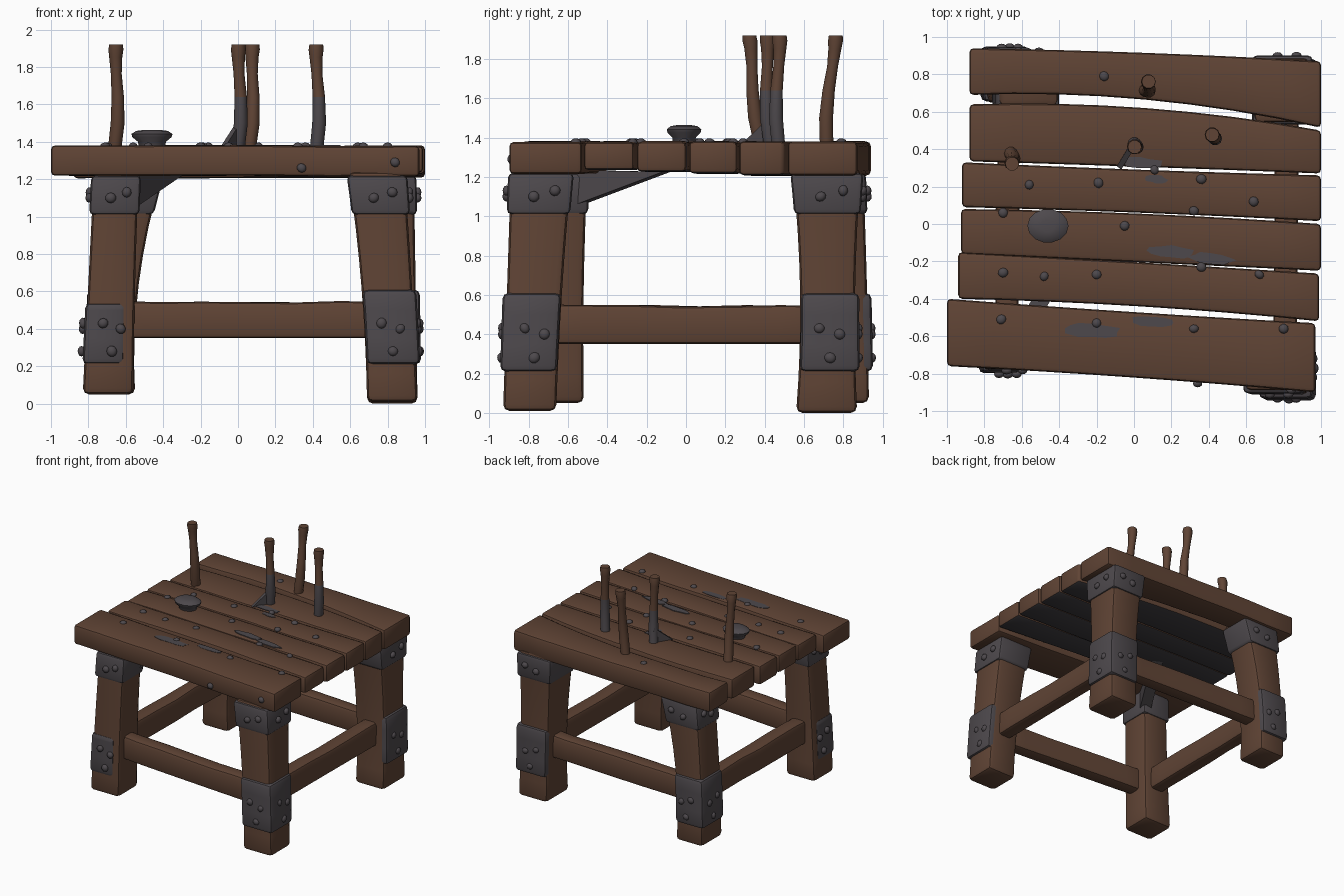
import bpy
import bmesh
import math
import random
from mathutils import Vector, Matrix

random.seed(4)
if "Cube" in bpy.data.objects:
    bpy.data.objects.remove(bpy.data.objects["Cube"])


def material(name, color):
    m = bpy.data.materials.new(name)
    m.use_nodes = True
    m.diffuse_color = (*color, 1)
    node = next(n for n in m.node_tree.nodes if n.type == 'BSDF_PRINCIPLED')
    node.inputs["Base Color"].default_value = (*color, 1)
    node.inputs["Roughness"].default_value = 0.8
    return m


WOOD = material("brown wood", (0.115, 0.057, 0.035))
IRON = material("dark grey iron", (0.075, 0.066, 0.073))
SOOT = material("sooty underside grey", (0.05, 0.046, 0.052))


def finish(name, bm, mats, rule=None, bevel=0.0):
    """Bevel hard edges, colour faces by rule, and link the object."""
    bmesh.ops.recalc_face_normals(bm, faces=bm.faces)
    if bevel:
        hard = [e for e in bm.edges if e.calc_face_angle(0) > 0.7]
        bmesh.ops.bevel(bm, geom=hard, offset=bevel, segments=2, profile=0.5,
                        affect='EDGES', clamp_overlap=True)
    bm.normal_update()
    if rule:
        for f in bm.faces:
            f.material_index = rule(f)
    me = bpy.data.meshes.new(name)
    bm.to_mesh(me)
    bm.free()
    for m in mats:
        me.materials.append(m)
    ob = bpy.data.objects.new(name, me)
    bpy.context.collection.objects.link(ob)
    bpy.ops.object.select_all(action='DESELECT')
    ob.select_set(True)
    bpy.context.view_layer.objects.active = ob
    bpy.ops.object.shade_smooth_by_angle(angle=math.radians(42))
    return ob


def loft(rings):
    """Closed skin through equal-sized rings of points."""
    bm = bmesh.new()
    loops = [[bm.verts.new(p) for p in ring] for ring in rings]
    n = len(loops[0])
    for a, b in zip(loops, loops[1:]):
        for i in range(n):
            j = (i + 1) % n
            bm.faces.new((a[i], a[j], b[j], b[i]))
    bm.faces.new(loops[0])
    bm.faces.new(loops[-1])
    return bm


def beam(axis, stations):
    """Rectangular beam; each station is (position, u0, u1, v0, v1)."""
    rings = []
    for t, a, b, c, d in stations:
        ring = [(a, c), (b, c), (b, d), (a, d)]
        rings.append([{'x': (t, u, v), 'y': (u, t, v), 'z': (u, v, t)}[axis] for u, v in ring])
    return loft(rings)


def tube(points, sides=10, squash=1.0):
    """Round rod through (x, y, z, radius) points, rings kept level."""
    rings = []
    for x, y, z, r in points:
        angles = [math.tau * i / sides for i in range(sides)]
        rings.append([(x + r * math.cos(a), y + squash * r * math.sin(a), z) for a in angles])
    return loft(rings)


def wedge(name, triangle, thickness):
    t = Vector(thickness) / 2
    bm = loft([[Vector(p) - t for p in triangle], [Vector(p) + t for p in triangle]])
    finish(name, bm, [IRON])


def blend(low, mid, high, t):
    """Quadratic through three tuples at t = 0, 0.5 and 1."""
    return [a * (1 - t) * (1 - 2 * t) + b * 4 * t * (1 - t) + c * t * (2 * t - 1)
            for a, b, c in zip(low, mid, high)]


def add_rivet(bm, place, normal, size=0.028):
    turn = Vector(normal).to_track_quat('Z', 'Y').to_matrix().to_4x4()
    shape = Matrix.Diagonal((size, size * random.uniform(0.85, 1.1), size * 0.75, 1))
    spin = Matrix.Rotation(random.uniform(0, 3), 4, 'Z')
    bmesh.ops.create_icosphere(bm, subdivisions=2, radius=1,
                               matrix=Matrix.Translation(place) @ turn @ spin @ shape)


# Table top planks: end positions, then edge pairs at left, middle and right
planks = [
    (-1.0, 0.97, (-.76, -.40), (-.82, -.47), (-.90, -.53), 1.22),
    (-.94, 0.99, (-.40, -.15), (-.44, -.205), (-.52, -.265), 1.24),
    (-.925, 1.0, (-.16, .08), (-.205, .055), (-.25, 0), 1.23),
    (-.92, 1.0, (.09, .33), (.06, .29), (.015, .26), 1.22),
    (-.88, 1.0, (.335, .64), (.305, .62), (.27, .50), 1.21),
    (-.88, 1.0, (.69, .94), (.665, .915), (.515, .87), 1.21),
]
for i, (x0, x1, left, mid, right, low) in enumerate(planks):
    stations = []
    for k in range(9):
        t = k / 8
        y0, y1 = blend(left, mid, right, t)
        sag = random.uniform(0, 0.006)
        stations.append((x0 + (x1 - x0) * t, y0, y1, low - sag, 1.382 - sag))
    inner = 0 < i < 5
    finish(f"top_plank_{i + 1}", beam('x', stations), [WOOD, SOOT],
           lambda f: int(inner and f.normal.z < -0.8), 0.022)

# Legs: (x0, x1, y0, y1) at foot, middle and top
legs = {
    "front_right": (.05, (-.83, -.56, -.79, -.52), (-.80, -.55, -.78, -.52), (-.77, -.53, -.76, -.50)),
    "front_left": (.01, (.69, .96, -.93, -.66), (.66, .93, -.91, -.63), (.59, .89, -.89, -.58)),
    "back_left": (0, (.69, .96, .56, .87), (.68, .95, .58, .86), (.64, .94, .54, .89)),
    "back_right": (.05, (-.80, -.55, .65, .93), (-.78, -.53, .65, .92), (-.72, -.40, .63, .90)),
}
LEG_TOP = 1.24
rivets = bmesh.new()


def leg_section(leg, z):
    foot, a, b, c = leg
    return blend(a, b, c, (z - foot) / (LEG_TOP - foot))


def cuff(leg, sx, sy, heights, outer, inner):
    """Stations of a wrap that stands out on the outer sides of a leg."""
    stations = []
    for z in heights:
        x0, x1, y0, y1 = leg_section(leg, z)
        gx = (inner, outer) if sx > 0 else (outer, inner)
        gy = (inner, outer) if sy > 0 else (outer, inner)
        stations.append((z, x0 - gx[0], x1 + gx[1], y0 - gy[0], y1 + gy[1]))
    return beam('z', stations)


for name, leg in legs.items():
    sx = 1 if "left" in name else -1
    sy = 1 if "back" in name else -1
    zs = [leg[0] + (LEG_TOP - leg[0]) * k / 8 for k in range(9)]
    finish(name + "_leg", beam('z', [(z, *leg_section(leg, z)) for z in zs]), [WOOD], None, 0.032)
    finish(name + "_top_cuff", cuff(leg, sx, sy, (1.01, 1.12, 1.22), 0.014, 0.012),
           [IRON], None, 0.025)
    plain = name == "front_right"
    finish(name + "_lower_cuff", cuff(leg, sx, sy, (.21, .35, .5, .54 if plain else .61),
                                      0.01 if plain else 0.022, -0.05 if plain else -0.004),
           [IRON], None, 0.03)
    # Rivets on both outer faces of the cuffs
    for u, z in ((.35, .43), (.72, .40), (.55, .28), (.4, 1.1), (.75, 1.13)):
        x0, x1, y0, y1 = leg_section(leg, z)
        out = 0.018
        add_rivet(rivets, ((x1 + out) if sx > 0 else (x0 - out), y0 + (y1 - y0) * u, z), (sx, 0, 0))
        add_rivet(rivets, (x0 + (x1 - x0) * u, (y1 + out) if sy > 0 else (y0 - out), z), (0, sy, 0))
finish("cuff_rivets", rivets, [IRON])

# Stretchers between neighbouring legs
for a, b, axis in (("front_right", "front_left", 'x'), ("back_right", "back_left", 'x'),
                   ("front_right", "back_right", 'y'), ("front_left", "back_left", 'y')):
    ends = []
    for n in (a, b):
        x0, x1, y0, y1 = leg_section(legs[n], .45)
        ends.append(Vector(((x0 + x1) / 2, (y0 + y1) / 2)))
    stations = []
    for k in range(7):
        p = ends[0].lerp(ends[1], k / 6)
        along, across = (p.x, p.y) if axis == 'x' else (p.y, p.x)
        w = 0.06 + random.uniform(-.004, .004)
        stations.append((along, across - w, across + w, .35, .55 - random.uniform(0, .012)))
    finish(f"stretcher_{a}_to_{b}", beam(axis, stations), [WOOD], None, 0.025)

# Diagonal gusset under the top
wedge("corner_gusset", [(-.57, -.54, 1.06), (-.57, -.54, 1.235), (-.33, -.1, 1.225)], (.08, -.04, 0))

# Upright handles: base and top positions, and height of the grey lower part
handles = [(-.66, .38, -.64, .31, 0), (0, .43, .015, .4, 1.62),
           (.06, .715, .09, .75, 0), (.42, .47, .43, .465, 1.62)]
profile = [(0, .036), (.25, .037), (.5, .033), (.72, .029), (.88, .035), (.95, .04), (1, .037)]
for i, (bx, by, tx, ty, grey) in enumerate(handles):
    points = []
    for t, r in profile:
        bow = 0.012 * math.sin(t * 5)
        points.append((bx + (tx - bx) * t + bow, by + (ty - by) * t - bow, 1.36 + 0.56 * t, r))
    finish(f"handle_{i + 1}", tube(points), [WOOD, IRON],
           lambda f: int(f.calc_center_median().z < grey))
wedge("stuck_blade", [(0, .43, 1.5), (.01, .45, 1.37), (-.08, .3, 1.375)], (.024, -.018, 0))

# Low flared dish on the top
dish = [(.07, 1.37), (.075, 1.4), (.105, 1.425), (.11, 1.442), (.085, 1.458), (.04, 1.464)]
finish("dish", tube([(-.46, -.01, z, r) for r, z in dish], 14, 0.82), [IRON])

# Nail heads on the planks
nails = bmesh.new()
for x, y in ((-.71, -.51), (-.2, -.53), (.32, -.56), (.8, -.56), (-.7, -.26), (-.48, -.28),
             (-.2, -.27), (.67, -.27), (-.7, .06), (-.05, -.01), (.36, -.23), (-.56, .21),
             (-.19, .22), (.11, .29), (.36, .24), (.32, .07), (.64, .12), (-.16, .79)):
    add_rivet(nails, (x, y, 1.377), (0, 0, 1), 0.026)
for x, z in ((.34, 1.26), (.84, 1.29)):
    add_rivet(nails, (x, -.83 - .07 * x, z), (0, -1, 0), 0.026)
finish("plank_nails", nails, [IRON])

# Thin worn stains on the planks
for i, (x, y, rx, ry) in enumerate([(-.22, -.57, .16, .045), (.1, -.52, .12, .03), (.2, -.15, .13, .035),
                                    (.42, -.185, .13, .035), (.03, .33, .13, .03), (.12, .24, .06, .025)]):
    ring = []
    for k in range(12):
        a = math.tau * k / 12
        s = random.uniform(0.75, 1.1)
        ring.append(Vector((x + rx * s * math.cos(a), y + ry * s * math.sin(a) - 0.07 * rx * math.cos(a), 1.377)))
    finish(f"stain_{i + 1}", loft([ring, [p + Vector((0, 0, .006)) for p in ring]]), [IRON])
